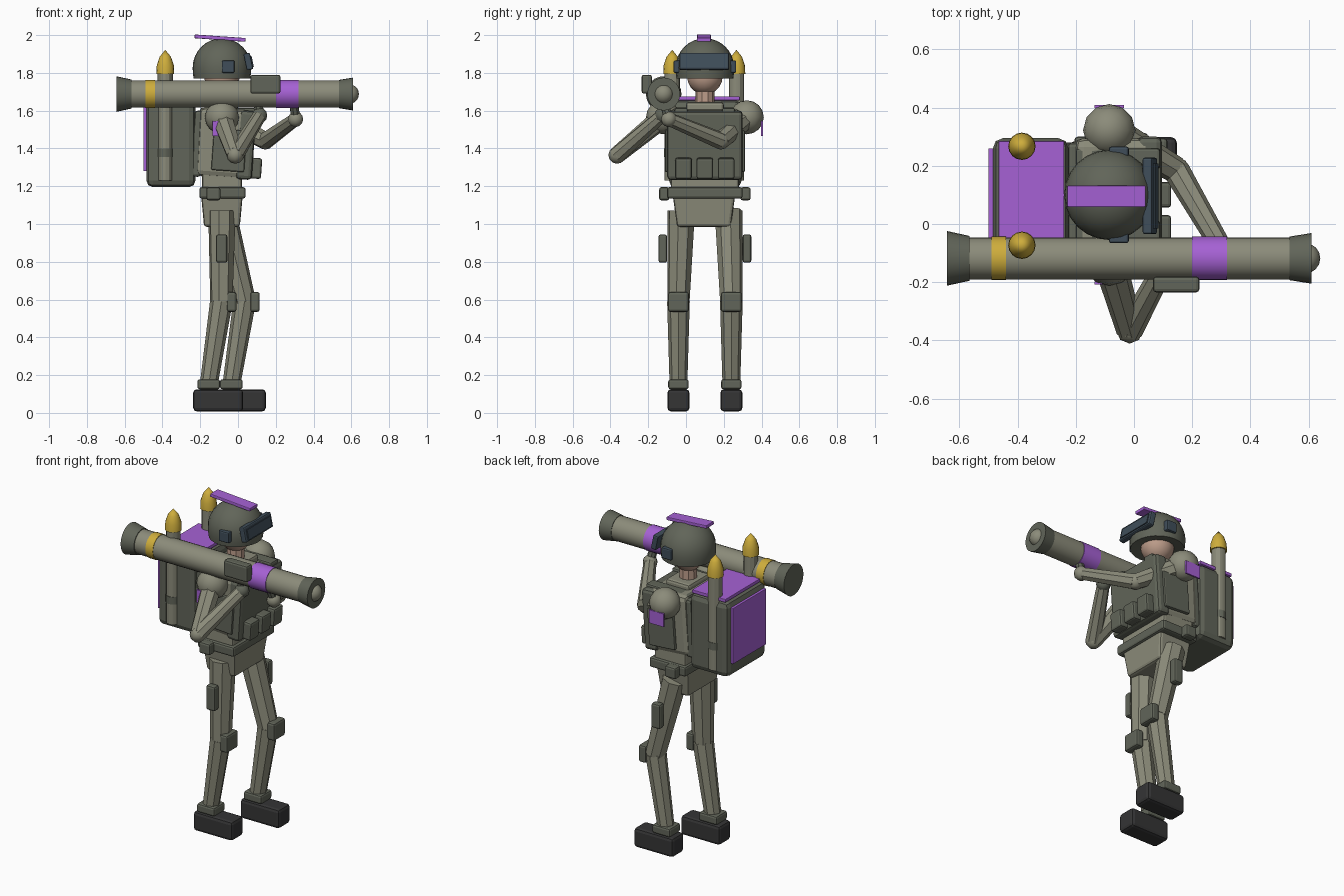
import bpy, bmesh, math
from mathutils import Vector, Matrix

old = bpy.data.objects.get("Cube")
if old:
    bpy.data.objects.remove(old, do_unlink=True)


def material(name, rgb):
    m = bpy.data.materials.new(name)
    m.use_nodes = True
    col = (*rgb, 1)
    m.diffuse_color = col
    node = next(n for n in m.node_tree.nodes if n.type == 'BSDF_PRINCIPLED')
    node.inputs["Base Color"].default_value = col
    return m


OLIVE = material("light_olive", (.26, .26, .195))
DARK = material("dark_olive", (.12, .13, .10))
PURPLE = material("purple", (.38, .12, .66))
YELLOW = material("yellow", (.62, .42, .045))
SKIN = material("skin", (.50, .33, .25))
BLACK = material("boot_black", (.035, .035, .036))
BLUE = material("visor_blue", (.05, .075, .10))

CX, CY = -.085, .10          # body axis
SIDES = (("right", -1), ("left", 1))


def finish(bm, name, mat, smooth=None):
    bmesh.ops.recalc_face_normals(bm, faces=bm.faces)
    me = bpy.data.meshes.new(name)
    bm.to_mesh(me)
    bm.free()
    me.materials.append(mat)
    ob = bpy.data.objects.new(name, me)
    bpy.context.collection.objects.link(ob)
    if smooth:
        bpy.ops.object.select_all(action='DESELECT')
        bpy.context.view_layer.objects.active = ob
        ob.select_set(True)
        bpy.ops.object.shade_smooth_by_angle(angle=math.radians(smooth))
    return ob


def box(name, mat, x, y, z, bevel=.012, taper=1.0, tilt=0):
    """Bevelled box from (min, max) ranges; taper scales the bottom, tilt turns about y."""
    bm = bmesh.new()
    bmesh.ops.create_cube(bm, size=1)
    for v in bm.verts:
        k = taper if v.co.z < 0 else 1
        v.co = Vector((v.co.x * (x[1] - x[0]) * k, v.co.y * (y[1] - y[0]) * k,
                       v.co.z * (z[1] - z[0])))
    if bevel:
        bmesh.ops.bevel(bm, geom=bm.edges[:], offset=bevel, segments=2,
                        profile=.5, affect='EDGES')
    bm.transform(Matrix.Translation((sum(x) / 2, sum(y) / 2, sum(z) / 2))
                 @ Matrix.Rotation(math.radians(tilt), 4, 'Y'))
    return finish(bm, name, mat)


def rod(name, mat, a, b, r1, r2, sides=8, smooth=None):
    a, b = Vector(a), Vector(b)
    bm = bmesh.new()
    bmesh.ops.create_cone(bm, cap_ends=True, segments=sides, radius1=r1, radius2=r2,
                          depth=(b - a).length)
    bm.transform(Matrix.Translation((a + b) / 2)
                 @ (b - a).to_track_quat('Z', 'Y').to_matrix().to_4x4())
    return finish(bm, name, mat, smooth)


def ball(name, mat, c, r, u=12, v=8, smooth=50):
    bm = bmesh.new()
    bmesh.ops.create_uvsphere(bm, u_segments=u, v_segments=v, radius=r)
    bm.transform(Matrix.Translation(c))
    return finish(bm, name, mat, smooth)


def lathe(name, mat, profile, c, smooth=35, sides=20):
    """Revolve (radius, height) points about a vertical axis."""
    bm = bmesh.new()
    vs = [bm.verts.new((r, 0, z)) for r, z in profile]
    es = [bm.edges.new(p) for p in zip(vs, vs[1:])]
    bmesh.ops.spin(bm, geom=vs + es, cent=(0, 0, 0), axis=(0, 0, 1),
                   angle=2 * math.pi, steps=sides)
    bmesh.ops.remove_doubles(bm, verts=bm.verts, dist=.0005)
    bm.transform(Matrix.Translation(c))
    return finish(bm, name, mat, smooth)


def span(c, half):
    return (c - half, c + half)


# Legs: hip, knee and ankle differ in x for the stride
for (side, s), knee_x, ankle_x in zip(SIDES, (-.088, .035), (-.155, -.035)):
    hy, y = CY + s * .125, CY + s * .14
    hip, knee, ankle = (CX, hy, 1.07), (knee_x, y, .59), (ankle_x, y, .15)
    rod(side + "_thigh", OLIVE, hip, knee, .074, .06)
    rod(side + "_shin", OLIVE, knee, ankle, .06, .047)
    ball(side + "_knee", OLIVE, knee, .058, 8, 6)
    box(side + "_knee_pad", DARK, span(knee_x + .055, .025), span(y, .055), (.535, .64))
    tx = CX + (knee_x - CX) * .42
    box(side + "_thigh_pouch", DARK, span(tx, .03), span(CY + s * .223, .023), (.795, .945))
    box(side + "_ankle_cuff", DARK, span(ankle_x, .06), span(y, .054), (.125, .178))
    bx = ankle_x + .05
    box(side + "_boot", BLACK, span(bx, .132), span(y, .058), (.008, .125), .018)

# Pelvis, belt and waist
box("pelvis", OLIVE, (-.195, .025), (-.07, .26), (.985, 1.15), .015, .86)
box("belt", DARK, (-.205, .04), (-.10, .30), (1.135, 1.195))
for side, s in SIDES:
    box(side + "_belt_pouch", DARK, span(-.13, .037), span(CY + s * .215, .027), (1.125, 1.195))
box("waist", OLIVE, (-.19, .02), (-.08, .28), (1.17, 1.32), .012)

# Chest and armour vest
box("chest", OLIVE, (-.215, .055), (-.095, .295), (1.245, 1.61), .03, .97, 4)
box("vest_front", DARK, (.0, .085), (-.10, .30), (1.235, 1.60), .02, 1, 4)
box("vest_back", DARK, (-.24, -.185), (-.08, .28), (1.25, 1.60), .015, 1, 4)
for side, s in SIDES:
    box(side + "_vest_panel", DARK, (-.135, .04), span(CY + s * .2, .012), (1.28, 1.50), .008, 1, 4)
    box(side + "_shoulder_strap", DARK, (-.2, .09), span(CY + s * .125, .035), (1.575, 1.615), .01)
box("collar", OLIVE, (-.16, .0), (.0, .2), (1.59, 1.645), .015)
for i in range(3):
    box(f"chest_pouch_{i + 1}", DARK, (.06, .125), span(CY + (i - 1) * .113, .044),
        (1.24, 1.35), .012, 1, 4)

# Head and helmet
rod("neck", SKIN, (CX, CY, 1.6), (CX, CY, 1.74), .052, .05, 10)
ball("head", SKIN, (CX, CY, 1.78), .094, 16, 10)
dome = [(.155 * math.cos(a), .05 + .155 * math.sin(a))
        for a in (math.pi / 2 * i / 8 for i in range(9))]
lathe("helmet", DARK, [(0, .02), (.085, .0), (.15, -.008), (.154, .02)] + dome,
      (CX, CY, 1.778), 45, 24)
box("visor", BLUE, (.037, .072), (-.035, .228), (1.815, 1.905), .008, 1, -12)
box("visor_lens", BLUE, (.07, .078), (-.015, .208), (1.83, 1.89), 0, 1, -12)
for side, s in SIDES:
    box(side + "_ear_cup", BLUE, span(-.052, .034), span(CY + s * .148, .018), (1.80, 1.866), .008)
box("helmet_stripe", PURPLE, (-.23, .04), span(CY - .005, .037), (1.974, 1.994), .004, 1, 4)

# Arms: shoulder, elbow and hand, both reaching for the launcher
ARMS = (((-.015, -.365, 1.365), (.115, -.125, 1.575)),
        ((.145, .185, 1.44), (.305, -.09, 1.555)))
for (side, s), (elbow, hand) in zip(SIDES, ARMS):
    shoulder = (CX, CY + s * .222, 1.565)
    ball(side + "_shoulder", OLIVE, shoulder, .09)
    rod(side + "_upper_arm", OLIVE, shoulder, elbow, .058, .046)
    rod(side + "_forearm", OLIVE, elbow, hand, .046, .036)
    ball(side + "_elbow", OLIVE, elbow, .046, 8, 6)
    ball(side + "_hand", DARK if s < 0 else OLIVE, hand, .042, 10, 6)
    box(side + "_shoulder_patch", PURPLE, span(CX, .05), span(CY + s * .303, .005),
        (1.465, 1.545), 0)
    rod(side + "_grip", DARK, hand, (hand[0] - .01, -.12, 1.65), .025, .025)

# Launcher tube along x
TY, TZ = -.118, 1.688
for name, mat, x1, x2, r1, r2 in (
        ("launcher_tube", OLIVE, -.60, .56, .072, .072),
        ("rear_flare", DARK, -.643, -.565, .094, .077),
        ("muzzle_ring", DARK, .535, .61, .075, .087),
        ("yellow_band", YELLOW, -.49, -.44, .075, .075),
        ("purple_band", PURPLE, .20, .32, .075, .075)):
    rod(name, mat, (x1, TY, TZ), (x2, TY, TZ), r1, r2, 24, 35)
ball("warhead_tip", OLIVE, (.588, TY, TZ), .052, 16, 10)
box("launcher_sight", DARK, (.065, .225), (-.235, -.18), (1.69, 1.79), .012)

# Backpack with purple plates and two side rockets
box("backpack", DARK, (-.485, -.225), (-.09, .295), (1.195, 1.655), .035)
box("pack_top_plate", PURPLE, (-.465, -.24), (-.085, .285), (1.655, 1.675), .003)
box("pack_back_plate", PURPLE, (-.50, -.482), (-.06, .26), (1.28, 1.62), .003)
for side, s in SIDES:
    c = (-.385, CY - .003 + s * .17, 0)
    lathe(side + "_rocket_body", OLIVE, [(0, 1.23), (.04, 1.23), (.04, 1.81), (0, 1.81)], c, 30, 12)
    lathe(side + "_rocket_band", DARK, [(.036, 1.355), (.043, 1.355), (.043, 1.40), (.036, 1.40)],
          c, 30, 12)
    lathe(side + "_rocket_nose", YELLOW,
          [(0, 1.795), (.047, 1.795), (.045, 1.84), (.03, 1.885), (0, 1.922)], c, 40, 16)
